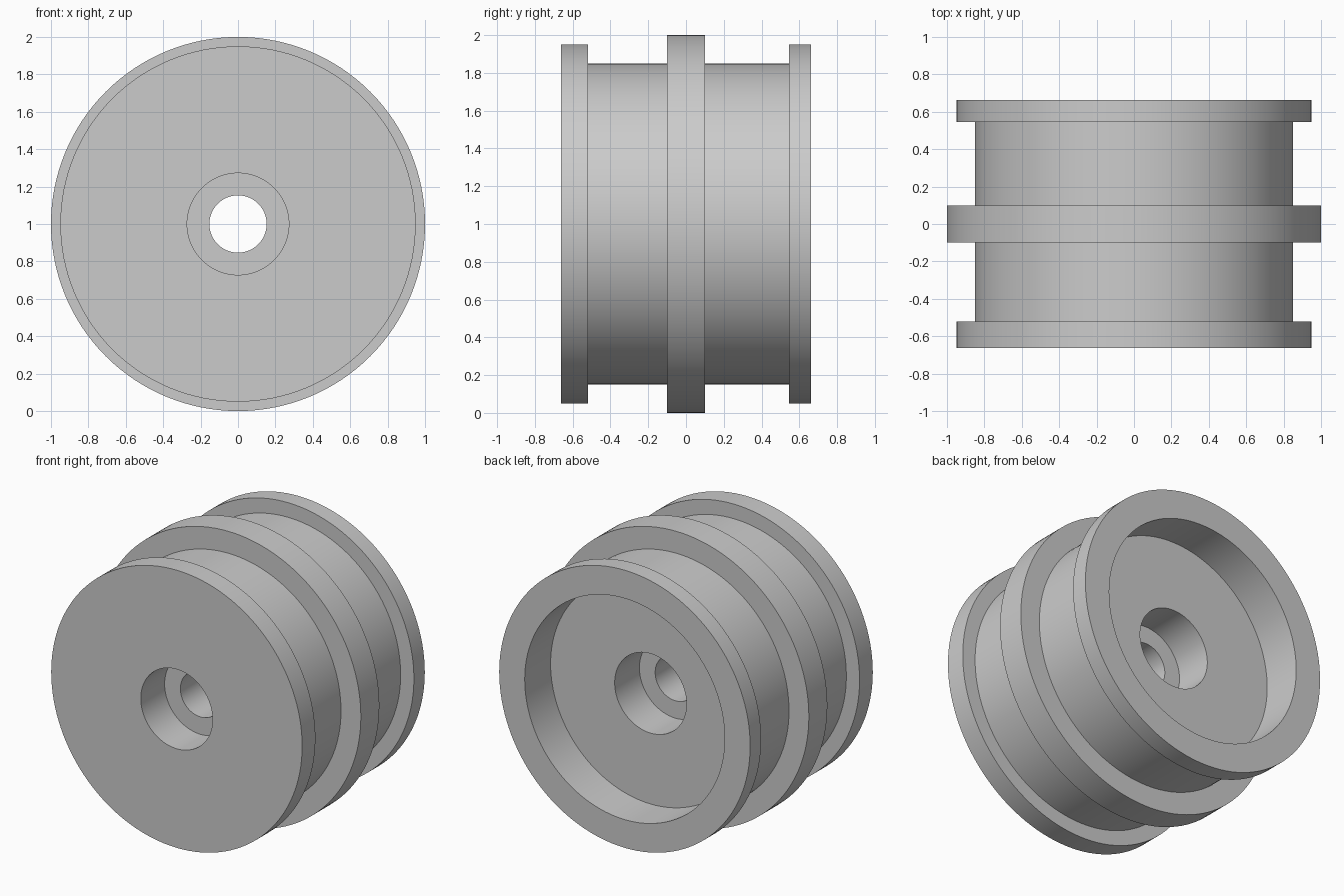
import bpy
import bmesh
import math
from mathutils import Matrix, Vector

cube = bpy.data.objects.get("Cube")
if cube:
    bpy.data.objects.remove(cube, do_unlink=True)

SEGMENTS = 128
AXIS_HEIGHT = 1.0

# Main dimensions: radii, then positions along the axle (front is -y)
R_RIB, R_FLANGE, R_DRUM = 1.0, 0.95, 0.85
R_RECESS, R_BORE, R_HOLE = 0.757, 0.272, 0.153
END = 0.663
FRONT_FLANGE, BACK_FLANGE, RIB = -0.52, 0.545, 0.1
FRONT_BORE, BACK_BORE, RECESS_FLOOR = -0.405, 0.115, 0.383

# Closed half section of the wheel as (radius, y)
section = [
    # outer side, front to back
    (R_FLANGE, -END), (R_FLANGE, FRONT_FLANGE),
    (R_DRUM, FRONT_FLANGE), (R_DRUM, -RIB),
    (R_RIB, -RIB), (R_RIB, RIB),
    (R_DRUM, RIB), (R_DRUM, BACK_FLANGE),
    (R_FLANGE, BACK_FLANGE), (R_FLANGE, END),
    # back recess, counterbores and axle hole, back to front
    (R_RECESS, END), (R_RECESS, RECESS_FLOOR),
    (R_BORE, RECESS_FLOOR), (R_BORE, BACK_BORE),
    (R_HOLE, BACK_BORE), (R_HOLE, FRONT_BORE),
    (R_BORE, FRONT_BORE), (R_BORE, -END),
]


def flat_material(name, color):
    mat = bpy.data.materials.new(name)
    mat.use_nodes = True
    mat.diffuse_color = color
    mat.node_tree.nodes["Principled BSDF"].inputs["Base Color"].default_value = color
    return mat


def revolve(name, points, mat):
    """Spin a closed section around the y axis into a solid ring."""
    bm = bmesh.new()
    verts = [bm.verts.new((0, y, r)) for r, y in points]
    edges = [bm.edges.new((v, verts[i - 1])) for i, v in enumerate(verts)]
    bmesh.ops.spin(bm, geom=verts + edges, cent=Vector(), axis=Vector((0, 1, 0)),
                   angle=math.tau, steps=SEGMENTS, use_merge=False)
    bmesh.ops.remove_doubles(bm, verts=bm.verts[:], dist=0.0001)
    bmesh.ops.recalc_face_normals(bm, faces=bm.faces[:])
    bmesh.ops.transform(bm, matrix=Matrix.Translation((0, 0, AXIS_HEIGHT)), verts=bm.verts[:])
    mesh = bpy.data.meshes.new(name)
    bm.to_mesh(mesh)
    bm.free()
    mesh.materials.append(mat)
    obj = bpy.data.objects.new(name, mesh)
    bpy.context.collection.objects.link(obj)
    return obj


# Wheel rim with two flanges, a centre rib and a stepped axle bore
wheel = revolve("wheel_rim", section, flat_material("plain grey", (0.6, 0.6, 0.6, 1)))
bpy.ops.object.select_all(action="DESELECT")
wheel.select_set(True)
bpy.context.view_layer.objects.active = wheel
bpy.ops.object.shade_smooth_by_angle(angle=math.radians(30))
